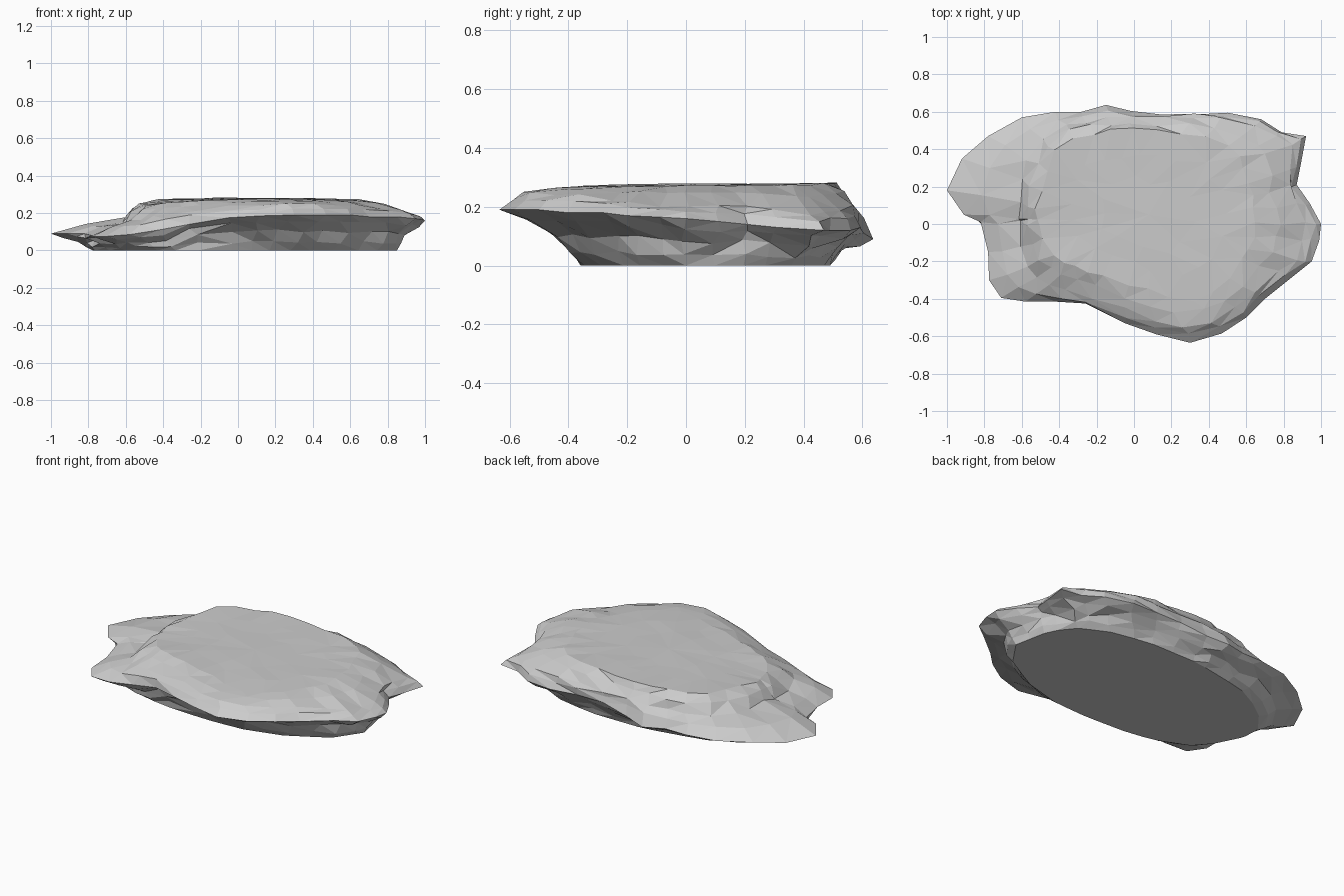
import bpy, bmesh, math, random

if "Cube" in bpy.data.objects:
    bpy.data.objects.remove(bpy.data.objects["Cube"])

random.seed(4)

# Control outlines, counter-clockwise, as (x, y, z)
RIM = [(1, 0, .16), (.94, .11, .15), (.87, .21, .14), (.89, .31, .13), (.92, .47, .12), (.79, .49, .12),
       (.68, .56, .12), (.5, .595, .13), (.32, .585, .14), (.15, .585, .14), (-.02, .605, .11),
       (-.15, .637, .09), (-.28, .6, .1), (-.42, .6, .1), (-.6, .57, .1), (-.78, .47, .1),
       (-.92, .35, .09), (-1, .18, .09), (-.91, .05, .09), (-.82, .01, .09), (-.78, -.15, .08),
       (-.775, -.3, .075), (-.71, -.395, .075), (-.58, -.415, .085), (-.42, -.415, .11), (-.26, -.425, .14),
       (-.05, -.53, .175), (.12, -.59, .185), (.3, -.635, .19), (.47, -.585, .19), (.6, -.5, .19),
       (.7, -.4, .18), (.85, -.28, .18), (.95, -.2, .17), (.99, -.09, .165)]
SHOULDER = [(.93, -.02, .2), (.82, .22, .2), (.85, .42, .175), (.65, .53, .19), (.4, .575, .205), (.1, .575, .2),
            (-.15, .565, .2), (-.38, .525, .185), (-.53, .42, .17), (-.6, .27, .17), (-.61, .1, .175),
            (-.62, -.06, .13), (-.6, -.2, .16), (-.5, -.3, .17), (-.35, -.36, .2), (-.1, -.43, .235),
            (.1, -.52, .245), (.3, -.56, .245), (.5, -.5, .245), (.7, -.32, .235), (.86, -.2, .215)]
PLATEAU = [(.66, 0, .272), (.62, .25, .272), (.52, .42, .275), (.3, .48, .282), (0, .5, .28), (-.25, .49, .28),
           (-.4, .42, .275), (-.48, .25, .265), (-.52, .1, .25), (-.5, -.05, .24), (-.43, -.18, .25),
           (-.25, -.25, .265), (0, -.33, .27), (.3, -.42, .268), (.5, -.33, .27)]
FOOT = [(.85, 0, 0), (.81, .2, 0), (.74, .34, 0), (.55, .44, 0), (.3, .49, 0), (-.05, .49, 0), (-.42, .42, 0),
        (-.65, .3, 0), (-.79, .12, 0), (-.74, -.07, 0), (-.61, -.23, 0), (-.4, -.32, 0), (-.2, -.35, 0),
        (.05, -.36, 0), (.27, -.35, 0), (.5, -.29, 0), (.74, -.16, 0)]

TAU = 2 * math.pi
angles = [math.atan2(y, x) % TAU for x, y, z in RIM]


def resample(outline):
    """Cut the outline's straight sides at every rim angle."""
    out = []
    for a in angles:
        c, s = math.cos(a), math.sin(a)
        for p, q in zip(outline, outline[1:] + outline[:1]):
            sp, sq = c * p[1] - s * p[0], c * q[1] - s * q[0]
            if sp <= 0 < sq and c * (p[0] + q[0]) + s * (p[1] + q[1]) > 0:
                t = sp / (sp - sq)
                out.append(tuple(u + t * (v - u) for u, v in zip(p, q)))
                break
    return out


def blend(a, b, t, tz):
    return [(p[0] + t * (q[0] - p[0]), p[1] + t * (q[1] - p[1]), p[2] + tz * (q[2] - p[2]))
            for p, q in zip(a, b)]


def rough(ring, s, sz):
    return [(x + random.uniform(-s, s), y + random.uniform(-s, s), z + random.uniform(-sz, sz))
            for x, y, z in ring]


def inner(ring, k):
    return [(.08 + k * (x - .08), .05 + k * (y - .05), .278 + k * k * (z - .278)) for x, y, z in ring]


rim, shoulder, plateau, foot = RIM, resample(SHOULDER), resample(PLATEAU), resample(FOOT)
rings = [foot,
         rough(blend(foot, rim, .18, .25), .01, .008),
         rough(blend(foot, rim, .38, .56), .018, .01),
         rough(blend(foot, rim, .72, .8), .015, .008),
         rim,
         rough(blend(rim, shoulder, .45, .6), .012, .006),
         rough(shoulder, .012, .006),
         rough(blend(shoulder, plateau, .5, .6), .015, .006),
         rough(plateau, .015, .003),
         rough(inner(plateau, .72), .025, .002),
         rough(inner(plateau, .42), .025, .002)]

# Rock slab: stacked rings, flat base, gently faceted top
bm = bmesh.new()
loops = [[bm.verts.new(p) for p in ring] for ring in rings]
n = len(angles)
for lo, hi in zip(loops, loops[1:]):
    for i in range(n):
        j = (i + 1) % n
        bm.faces.new((lo[i], lo[j], hi[j], hi[i]))
bm.faces.new(loops[0][::-1])
centre = bm.verts.new((.08, .05, .28))
for i in range(n):
    bm.faces.new((loops[-1][i], loops[-1][(i + 1) % n], centre))
# Thin out the crowded middle of the top
bmesh.ops.remove_doubles(bm, verts=loops[-2] + loops[-1], dist=.075)
bmesh.ops.triangulate(bm, faces=[f for f in bm.faces if len(f.verts) == 4])
bmesh.ops.recalc_face_normals(bm, faces=bm.faces[:])

mesh = bpy.data.meshes.new("rock_slab")
bm.to_mesh(mesh)
bm.free()
bpy.context.collection.objects.link(bpy.data.objects.new("rock_slab", mesh))
